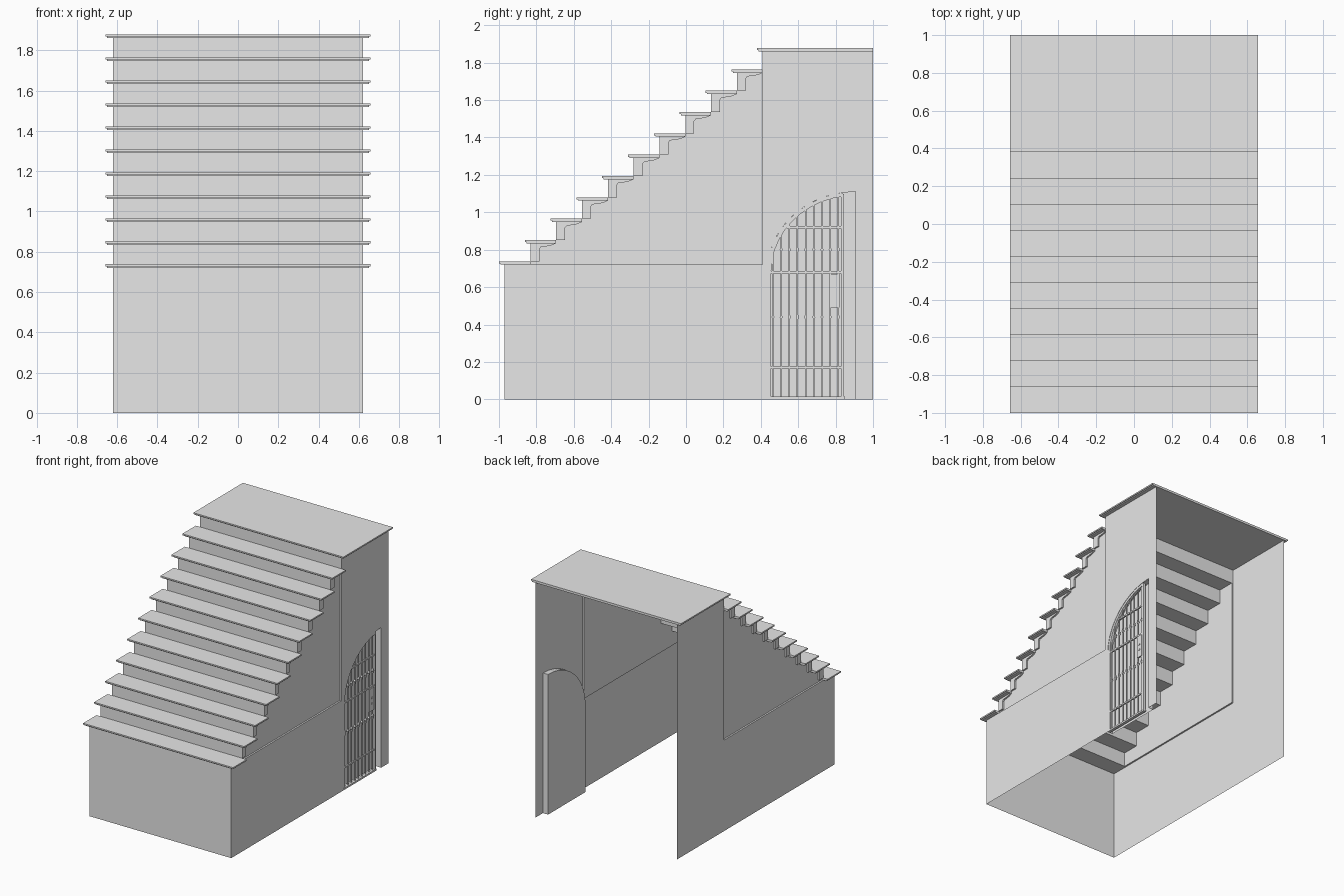
import bpy, bmesh, math

if "Cube" in bpy.data.objects:
    bpy.data.objects.remove(bpy.data.objects["Cube"], do_unlink=True)

GREY = (0.8, 0.8, 0.8, 1)
mat = bpy.data.materials.new("plain_grey")
mat.use_nodes = True
mat.diffuse_color = GREY
mat.node_tree.nodes["Principled BSDF"].inputs["Base Color"].default_value = GREY

# Main measures
W, INSET, TREAD_W = 0.62, 0.607, 0.657
STEPS, RUN, RISE = 10, 0.138, 0.114
Z0, THICK, NOSE = 0.738, 0.018, 0.03
FRONT, BACK = -0.97, 1.0
TOP = Z0 + STEPS * RISE
LEDGE = Z0 - THICK
TOWER = FRONT + STEPS * RUN


def finish(bm, name):
    mesh = bpy.data.meshes.new(name)
    bm.to_mesh(mesh)
    bm.free()
    mesh.materials.append(mat)
    ob = bpy.data.objects.new(name, mesh)
    bpy.context.collection.objects.link(ob)
    return ob


def add_face(bm, pts, outward=None):
    f = bm.faces.new([bm.verts.new(p) for p in pts])
    f.normal_update()
    if outward and sum(a * b for a, b in zip(f.normal, outward)) < 0:
        f.normal_flip()
    return f


def add_prism(bm, profile, x0, x1):
    """Solid with a (y, z) outline between two x positions."""
    f = add_face(bm, [(x0, y, z) for y, z in profile])
    new = bmesh.ops.extrude_face_region(bm, geom=[f])["geom"]
    verts = [g for g in new if isinstance(g, bmesh.types.BMVert)]
    bmesh.ops.translate(bm, verts=verts, vec=(x1 - x0, 0, 0))
    bmesh.ops.recalc_face_normals(bm, faces=bm.faces[:])


def add_box(bm, x0, x1, y0, y1, z0, z1):
    add_prism(bm, [(y0, z0), (y1, z0), (y1, z1), (y0, z1)], x0, x1)


def riser_y(i):
    return FRONT + i * RUN


def tread_z(i):
    return Z0 + i * RISE


# Quarter-arch door opening
DOOR_L, DOOR_R, SPRING, ARCH_H = 0.435, 0.905, 0.68, 0.43
ARCH_W = DOOR_R - DOOR_L


def arch(shrink=0.0, end=90, count=10):
    pts = []
    for k in range(count + 1):
        t = math.radians(end * k / count)
        pts.append((DOOR_R - (ARCH_W - shrink) * math.cos(t),
                    SPRING + (ARCH_H - shrink) * math.sin(t)))
    return pts


opening = [(DOOR_L, 0)] + arch() + [(DOOR_R, 0)]

# Side walls: low base plus tall rear part, the door cut out of one of them
for side, name in ((1, "left_wall"), (-1, "right_wall")):
    bm = bmesh.new()
    outline = [(FRONT, 0)] + (opening if side > 0 else [])
    outline += [(BACK, 0), (BACK, TOP - THICK), (TOWER, TOP - THICK),
                (TOWER, LEDGE), (FRONT, LEDGE)]
    add_face(bm, [(side * W, y, z) for y, z in outline], (side, 0, 0))
    # ledges leading to the recessed stair panel
    a, b = side * INSET, side * W
    add_face(bm, [(a, FRONT, LEDGE), (b, FRONT, LEDGE),
                  (b, TOWER, LEDGE), (a, TOWER, LEDGE)], (0, 0, 1))
    add_face(bm, [(a, TOWER, LEDGE), (b, TOWER, LEDGE),
                  (b, TOWER, TOP - THICK), (a, TOWER, TOP - THICK)], (0, -1, 0))
    finish(bm, name)

    # Recessed panel following the steps
    bm = bmesh.new()
    zigzag = [(TOWER, LEDGE), (riser_y(1), LEDGE)]
    for i in range(1, STEPS):
        zigzag += [(riser_y(i), tread_z(i) - THICK), (riser_y(i + 1), tread_z(i) - THICK)]
    add_face(bm, [(side * INSET, y, z) for y, z in zigzag], (side, 0, 0))
    finish(bm, name.replace("wall", "stair_panel"))

    # Scrolled brackets at the step ends
    bm = bmesh.new()
    for i in range(1, STEPS):
        y, low, high = riser_y(i), tread_z(i - 1), tread_z(i) - THICK
        shape = [(y, low), (y + 0.048, low), (y + 0.048, high - 0.03),
                 (y + 0.056, high - 0.02), (y + 0.105, high - 0.013),
                 (y + 0.12, high - 0.008), (y + 0.137, high), (y, high)]
        add_prism(bm, shape, side * INSET, side * W)
    finish(bm, name.replace("wall", "brackets"))

# Front wall
bm = bmesh.new()
add_face(bm, [(-W, FRONT, 0), (W, FRONT, 0), (W, FRONT, LEDGE), (-W, FRONT, LEDGE)], (0, -1, 0))
finish(bm, "front_wall")

# Risers
bm = bmesh.new()
for i in range(1, STEPS + 1):
    y, low, high = riser_y(i), tread_z(i - 1) - THICK, tread_z(i) - THICK
    add_face(bm, [(-W, y, low), (W, y, low), (W, y, high), (-W, y, high)], (0, -1, 0))
finish(bm, "risers")

# Treads and top landing: slab with a thinner moulding below
bm = bmesh.new()
for i in range(STEPS + 1):
    z, y = tread_z(i), riser_y(i)
    end = BACK if i == STEPS else riser_y(i + 1)
    add_box(bm, -TREAD_W, TREAD_W, y - NOSE, end, z - 0.011, z)
    add_box(bm, -TREAD_W + 0.008, TREAD_W - 0.008, y - NOSE + 0.008, end, z - THICK, z - 0.011)
finish(bm, "treads")

# Door recess: back panel and reveal
DEEP = 0.575
bm = bmesh.new()
add_face(bm, [(DEEP, y, z) for y, z in opening], (1, 0, 0))
for (y0, z0), (y1, z1) in zip(opening, opening[1:]):
    add_face(bm, [(DEEP, y0, z0), (W, y0, z0), (W, y1, z1), (DEEP, y1, z1)])
finish(bm, "door_recess")

# Gate frame: arched band, closing stile and sill
G0, G1, STILE, BAND = 0.597, 0.617, 0.845, 0.02
bm = bmesh.new()
band = [(DOOR_L, 0)] + arch(0, 82) + arch(BAND, 82)[::-1] + [(DOOR_L + BAND, 0)]
add_prism(bm, band, G0, G1)
add_box(bm, G0, G1, STILE - 0.015, STILE, 0, SPRING + ARCH_H - 0.012)
add_box(bm, G0, G1 + 0.003, DOOR_L, STILE + 0.005, 0, 0.014)
finish(bm, "gate_frame")


def inner_z(y):
    return SPRING + (ARCH_H - BAND) * math.sqrt(1 - ((DOOR_R - y) / (ARCH_W - BAND)) ** 2)


def inner_y(z):
    k = max(0, z - SPRING) / (ARCH_H - BAND)
    return DOOR_R - (ARCH_W - BAND) * math.sqrt(1 - k * k)


# Gate bars with small collars
MID = (G0 + G1) / 2
bm = bmesh.new()
for k in range(9):
    y = 0.465 + 0.0437 * k
    top = inner_z(y)
    add_box(bm, MID - 0.004, MID + 0.004, y - 0.004, y + 0.004, 0.014, top)
    for z in (0.44, 0.8):
        if z < top - 0.05:
            diamond = [(y, z - 0.02), (y + 0.008, z), (y, z + 0.02), (y - 0.008, z)]
            add_prism(bm, diamond, MID - 0.007, MID + 0.007)
finish(bm, "gate_bars")

# Gate rails
bm = bmesh.new()
for z in (0.17, 0.68, 0.92):
    add_box(bm, MID - 0.006, MID + 0.006, inner_y(z), STILE - 0.01, z - 0.006, z + 0.006)
finish(bm, "gate_rails")

# Lock plate with knobs
bm = bmesh.new()
add_box(bm, MID - 0.006, MID + 0.008, 0.768, 0.822, 0.49, 0.67)
for z in (0.55, 0.595):
    add_box(bm, MID + 0.008, MID + 0.013, 0.789, 0.801, z - 0.006, z + 0.006)
finish(bm, "lock_plate")
